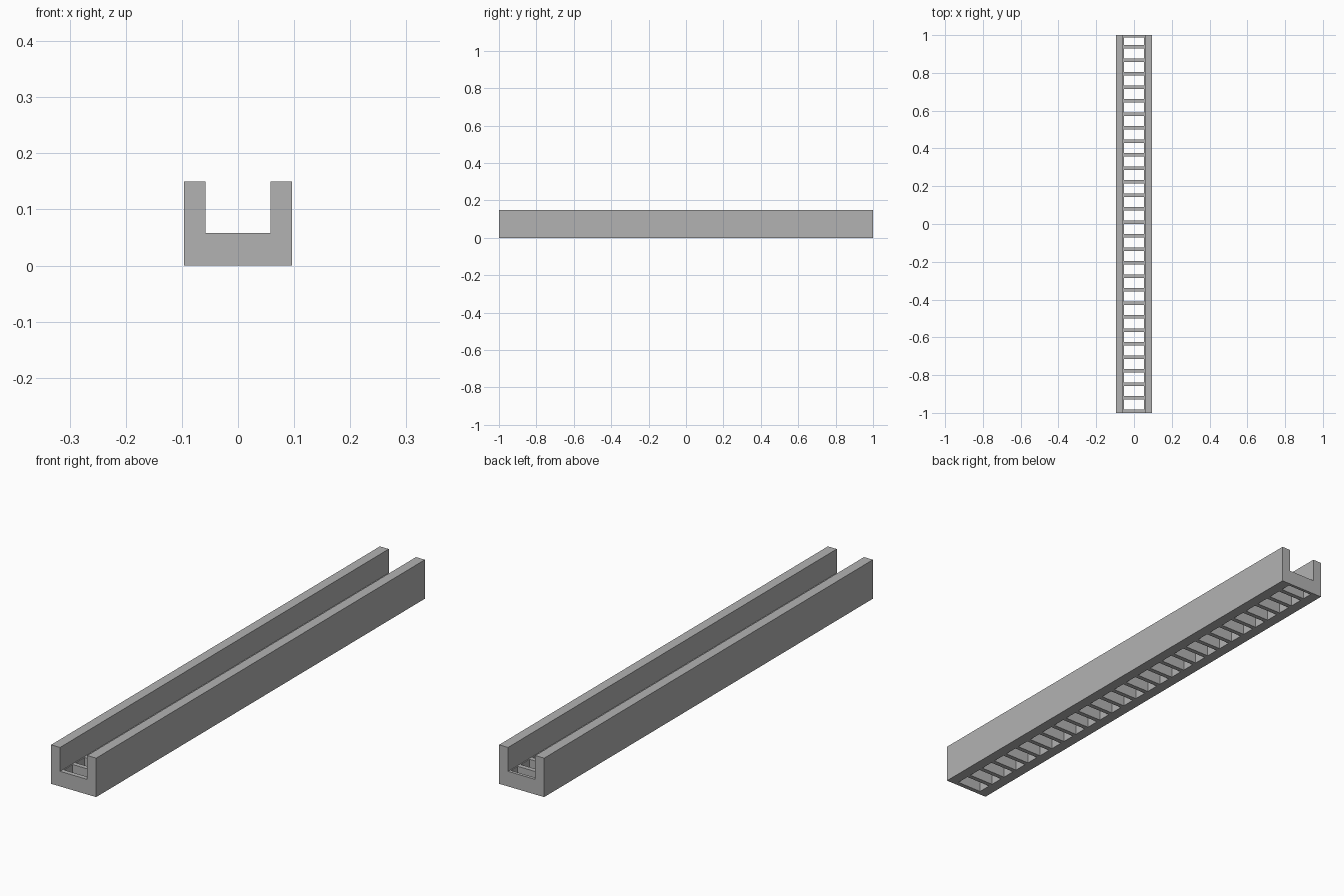
import bpy
import bmesh
from mathutils import Matrix, Vector

cube = bpy.data.objects.get("Cube")
if cube:
    bpy.data.objects.remove(cube, do_unlink=True)

# Main dimensions
HALF_LEN, HALF_W, HEIGHT = 1.0, 0.096, 0.15
CHANNEL, FLOOR = 0.058, 0.058          # inner half width, floor height
SLOT, RUNG, COUNT = 0.054, 0.018, 28   # slot half width, rung thickness
PITCH = 2 * HALF_LEN / COUNT
END_LIP = 0.012

grey = bpy.data.materials.new("plain grey")
grey.use_nodes = True
colour = (0.45, 0.45, 0.45, 1)
grey.diffuse_color = colour
grey.node_tree.nodes["Principled BSDF"].inputs["Base Color"].default_value = colour


def make_object(name, bm):
    bmesh.ops.recalc_face_normals(bm, faces=bm.faces)
    mesh = bpy.data.meshes.new(name)
    bm.to_mesh(mesh)
    bm.free()
    mesh.materials.append(grey)
    obj = bpy.data.objects.new(name, mesh)
    bpy.context.collection.objects.link(obj)
    return obj


# U-shaped channel: profile extruded along its length
half = [(HALF_W, 0), (HALF_W, HEIGHT), (CHANNEL, HEIGHT), (CHANNEL, FLOOR)]
profile = half + [(-x, z) for x, z in reversed(half)]
bm = bmesh.new()
face = bm.faces.new([bm.verts.new((x, -HALF_LEN, z)) for x, z in profile])
ext = bmesh.ops.extrude_face_region(bm, geom=[face])
moved = [g for g in ext["geom"] if isinstance(g, bmesh.types.BMVert)]
bmesh.ops.translate(bm, verts=moved, vec=(0, 2 * HALF_LEN, 0))
channel = make_object("slotted_channel", bm)

# Row of slot cutters through the floor, leaving rungs between them
bm = bmesh.new()
for i in range(COUNT):
    y0 = -HALF_LEN + RUNG + i * PITCH
    y1 = min(y0 + PITCH - RUNG, HALF_LEN - END_LIP)
    place = Matrix.Translation(Vector((0, (y0 + y1) / 2, FLOOR / 2)))
    scale = Matrix.Diagonal((2 * SLOT, y1 - y0, 2 * FLOOR, 1))
    bmesh.ops.create_cube(bm, size=1, matrix=place @ scale)
cutter = make_object("slot_cutter", bm)
cutter.hide_render = True

# Cut the slots and discard the cutter
cut = channel.modifiers.new("slots", "BOOLEAN")
cut.operation = "DIFFERENCE"
cut.solver = "EXACT"
cut.object = cutter
bpy.context.view_layer.objects.active = channel
bpy.ops.object.modifier_apply(modifier=cut.name)
bpy.data.objects.remove(cutter, do_unlink=True)
